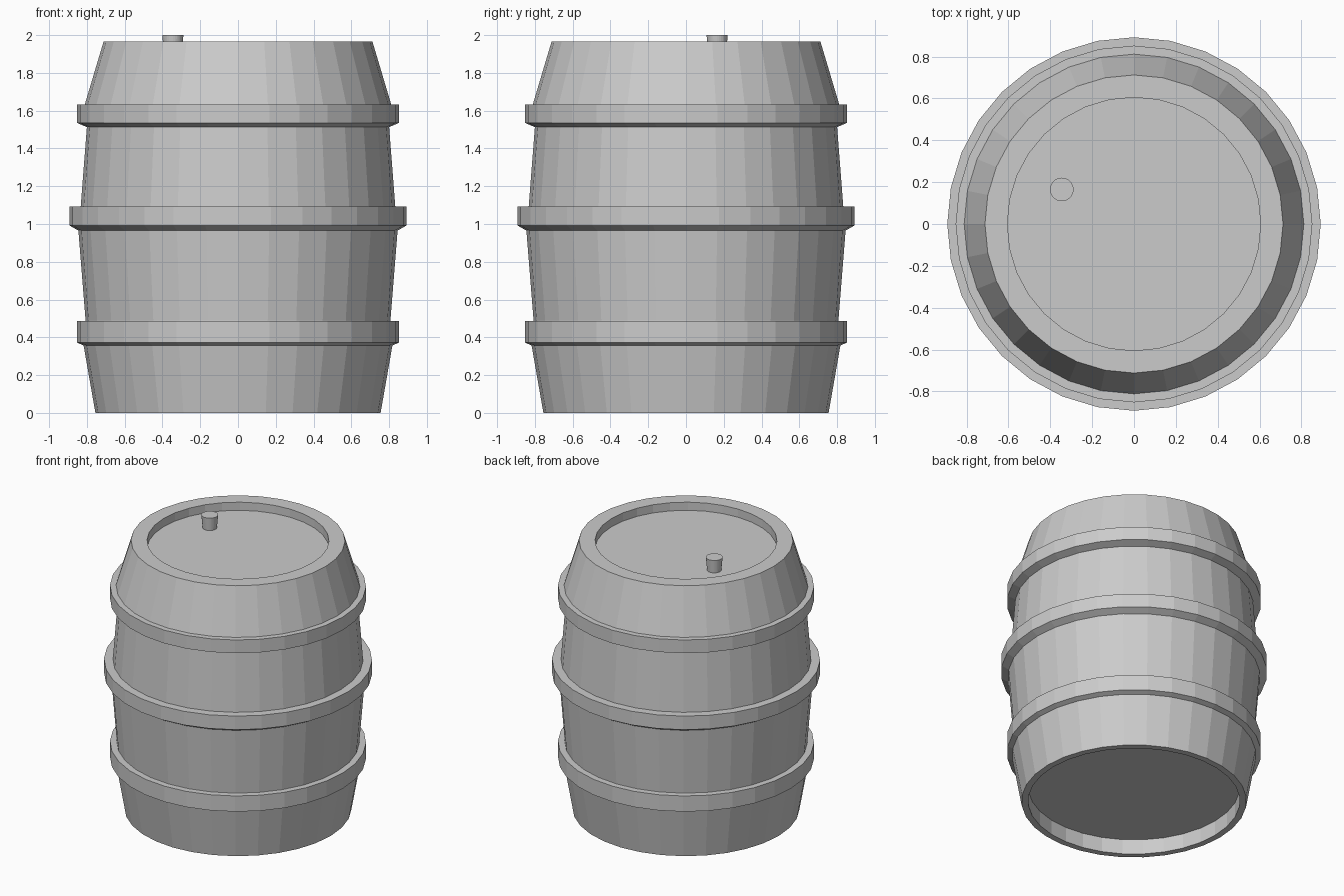
import bpy, bmesh, math

cube = bpy.data.objects.get("Cube")
if cube:
    bpy.data.objects.remove(cube, do_unlink=True)

# Single grey metal
GREY = (0.6, 0.6, 0.6, 1.0)
metal = bpy.data.materials.new("grey metal")
metal.use_nodes = True
metal.diffuse_color = GREY
metal.node_tree.nodes["Principled BSDF"].inputs["Base Color"].default_value = GREY


def lathe(name, profile, sides=32, closed=False, centre=(0, 0)):
    """Spin (radius, height) points round z; a zero radius makes a cap centre."""
    bm = bmesh.new()
    verts = [bm.verts.new((r, 0, z)) for r, z in profile]
    pairs = list(zip(verts, verts[1:]))
    if closed:
        pairs.append((verts[-1], verts[0]))
    edges = [bm.edges.new(p) for p in pairs]
    bmesh.ops.spin(bm, geom=verts + edges, cent=(0, 0, 0), axis=(0, 0, 1),
                   angle=math.tau, steps=sides, use_duplicate=False)
    bmesh.ops.remove_doubles(bm, verts=bm.verts, dist=0.0001)
    bmesh.ops.recalc_face_normals(bm, faces=bm.faces)
    mesh = bpy.data.meshes.new(name)
    bm.to_mesh(mesh)
    bm.free()
    mesh.materials.append(metal)
    obj = bpy.data.objects.new(name, mesh)
    obj.location = (centre[0], centre[1], 0)
    bpy.context.collection.objects.link(obj)
    return obj


# Bulging shell with a recessed base and a recessed lid
lathe("barrel_body", [
    (0, 0.11), (0.71, 0.11), (0.71, 0), (0.755, 0),
    (0.818, 0.36), (0.807, 0.49), (0.845, 0.965), (0.833, 1.09),
    (0.80, 1.515), (0.812, 1.63), (0.712, 1.965),
    (0.605, 1.965), (0.605, 1.905), (0, 1.905)])

# Raised hoops with a slanted underside
for name, radius, inner, low, edge, top in [
        ("lower_hoop", 0.852, 0.818, 0.357, 0.372, 0.487),
        ("middle_hoop", 0.892, 0.845, 0.965, 0.992, 1.092),
        ("upper_hoop", 0.852, 0.80, 1.513, 1.535, 1.632)]:
    lathe(name, [(0.77, low), (inner, low), (radius, edge),
                 (radius, top), (0.77, top)], closed=True)

# Tapered filler plug standing on the lid
lathe("filler_plug", [(0, 1.9), (0.047, 1.9), (0.056, 2.0), (0, 2.0)],
      centre=(-0.345, 0.165))
